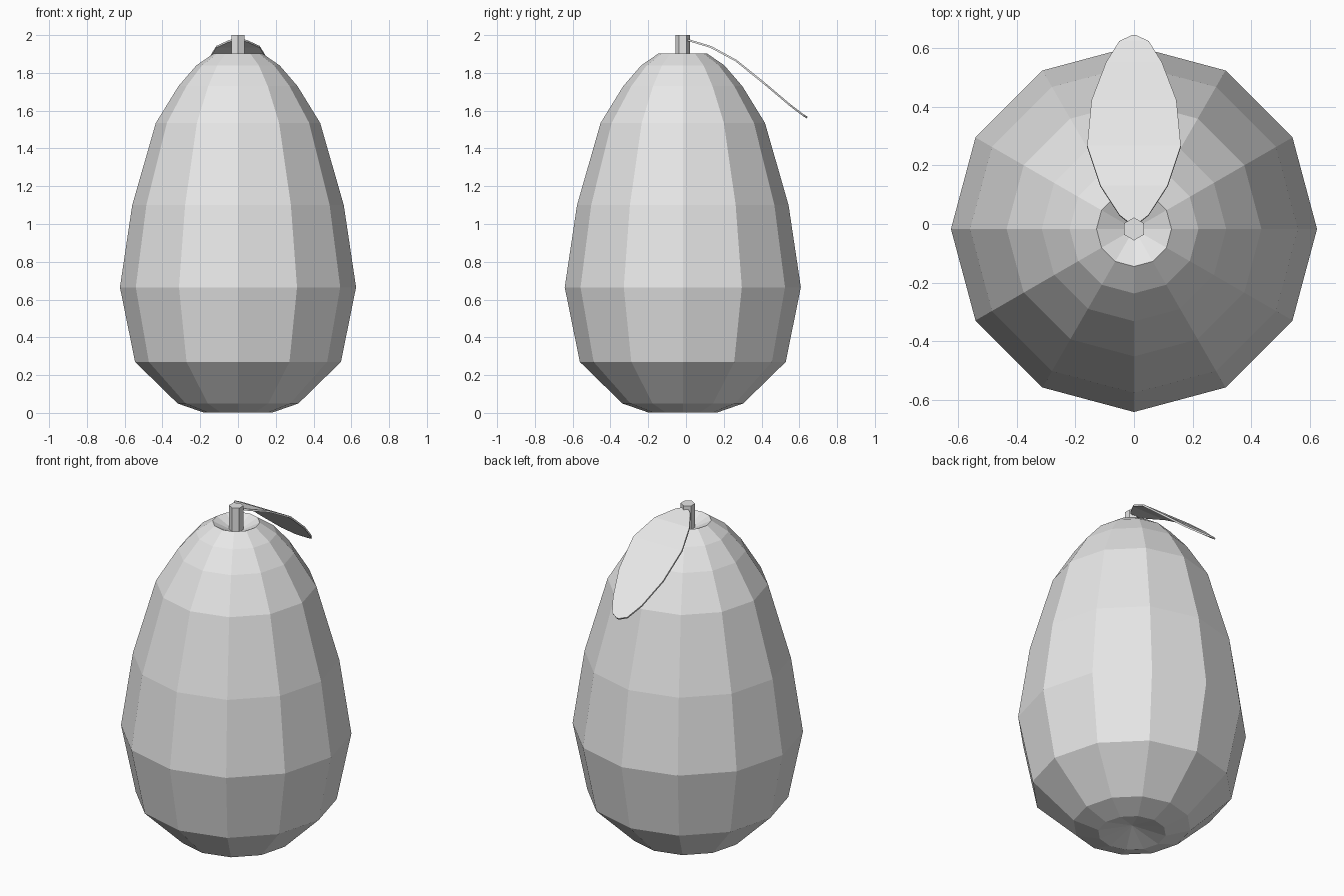
import bpy, bmesh
from math import sin, cos, pi

cube = bpy.data.objects.get("Cube")
if cube:
    bpy.data.objects.remove(cube)

AXIS_Y = -0.017  # the fruit stands slightly forward of the leaf tip

grey = bpy.data.materials.new("light_grey")
grey.use_nodes = True
grey.diffuse_color = (0.8, 0.8, 0.8, 1)
grey.node_tree.nodes["Principled BSDF"].inputs["Base Color"].default_value = (0.8, 0.8, 0.8, 1)


def finish(name, bm):
    """Turn a bmesh into a flat shaded object."""
    bmesh.ops.recalc_face_normals(bm, faces=bm.faces)
    mesh = bpy.data.meshes.new(name)
    bm.to_mesh(mesh)
    bm.free()
    mesh.materials.append(grey)
    obj = bpy.data.objects.new(name, mesh)
    bpy.context.collection.objects.link(obj)
    return obj


def lathe(name, profile, sides, turn=0.0):
    """Revolve (radius, height) rings, closing both ends at a centre point."""
    bm = bmesh.new()
    angles = [turn + 2 * pi * i / sides for i in range(sides)]
    rings = [[bm.verts.new((r * cos(a), AXIS_Y + r * sin(a), z)) for a in angles]
             for r, z in profile[1:-1]]
    bottom, top = [bm.verts.new((0, AXIS_Y, profile[i][1])) for i in (0, -1)]
    for i in range(sides):
        j = (i + 1) % sides
        for a, b in zip(rings, rings[1:]):
            bm.faces.new((a[i], a[j], b[j], b[i]))
        bm.faces.new((bottom, rings[0][j], rings[0][i]))
        bm.faces.new((top, rings[-1][i], rings[-1][j]))
    return finish(name, bm)


# Faceted fruit with a dimple at each end
lathe("fruit_body", [(0, 0.05), (0.185, 0.003), (0.32, 0.05), (0.545, 0.27),
                     (0.625, 0.665), (0.56, 1.1), (0.435, 1.535), (0.315, 1.73),
                     (0.22, 1.84), (0.128, 1.903), (0, 1.84)], 12)

# Six-sided stem rising from the top dimple
lathe("stem", [(0, 1.82), (0.039, 1.82), (0.039, 2.0), (0, 2.0)], 6, pi / 2)

# Drooping leaf: (y, z, half width) stations from stem to tip
stations = [(0.0, 1.977, 0.012), (0.03, 1.968, 0.05), (0.13, 1.938, 0.115),
            (0.265, 1.865, 0.16), (0.42, 1.74, 0.145), (0.55, 1.63, 0.095),
            (0.622, 1.575, 0.05), (0.642, 1.563, 0.008)]
bm = bmesh.new()
rows = [[bm.verts.new((s * w, y, z)) for s in (-1, 1)] for y, z, w in stations]
for a, b in zip(rows, rows[1:]):
    bm.faces.new((a[0], a[1], b[1], b[0]))
leaf = finish("leaf", bm)
thickness = leaf.modifiers.new("thickness", "SOLIDIFY")
thickness.thickness = 0.01
thickness.offset = 0
